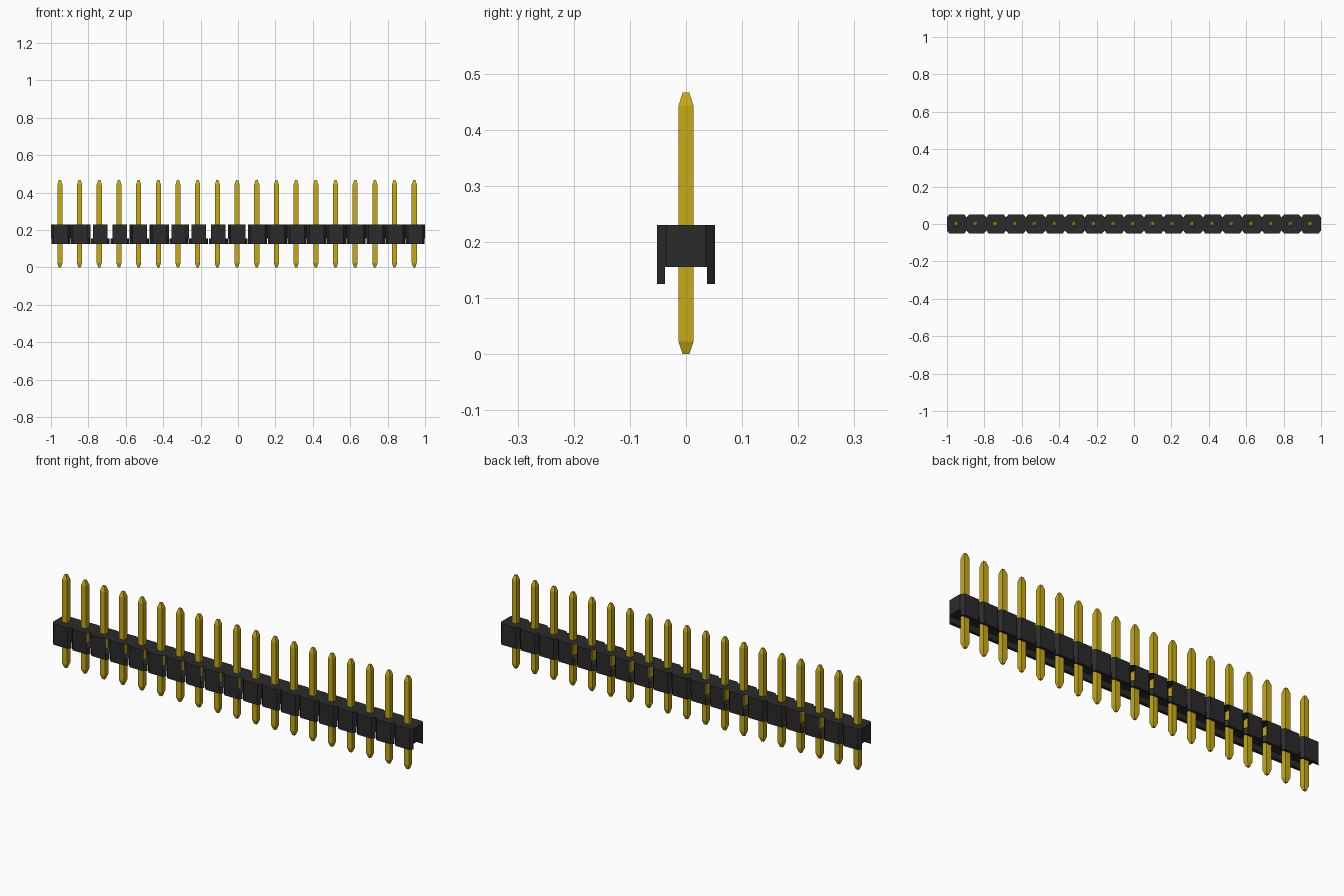
import bpy
import bmesh

if "Cube" in bpy.data.objects:
    bpy.data.objects.remove(bpy.data.objects["Cube"], do_unlink=True)

COUNT = 19
PITCH = 2 / COUNT
HALF = PITCH / 2
FLAT = 0.039                      # half width of each segment's front face
DEPTH, END = 0.052, 0.035         # half depth at the middle and at the joints
RAIL_IN, RAIL_X = 0.037, 0.051    # inner wall of the rails
Z_FOOT, Z_FLOOR, Z_TOP = 0.125, 0.155, 0.23

# Segments whose bevels are open above the rails, per corner (side, end)
OPEN = {
    (-1, 1): set(range(1, 10)),
    (-1, -1): set(range(2, 10)),
    (1, 1): {2, 3, 4, 7, 8, 9},
    (1, -1): {2, 3, 6, 7, 8, *range(11, 16)},
}


def material(name, rgb, roughness, metallic=0.0):
    mat = bpy.data.materials.new(name)
    mat.use_nodes = True
    mat.diffuse_color = (*rgb, 1)
    bsdf = mat.node_tree.nodes["Principled BSDF"]
    bsdf.inputs["Base Color"].default_value = (*rgb, 1)
    bsdf.inputs["Roughness"].default_value = roughness
    bsdf.inputs["Metallic"].default_value = metallic
    return mat


def prism(bm, outline, z0, z1, skip=(), top=True):
    """Extrude a counter-clockwise outline, leaving out the listed walls."""
    low = [bm.verts.new((x, y, z0)) for x, y in outline]
    high = [bm.verts.new((x, y, z1)) for x, y in outline]
    bm.faces.new(low[::-1])
    if top:
        bm.faces.new(high)
    n = len(outline)
    for i in range(n):
        if i not in skip:
            j = (i + 1) % n
            bm.faces.new((low[i], low[j], high[j], high[i]))


def finish(name, bm, mat):
    mesh = bpy.data.meshes.new(name)
    bm.to_mesh(mesh)
    bm.free()
    mesh.materials.append(mat)
    obj = bpy.data.objects.new(name, mesh)
    bpy.context.collection.objects.link(obj)
    return obj


black = material("black plastic", (0.024, 0.024, 0.025), 0.6)
gold = material("gold", (0.58, 0.40, 0.007), 0.4)

# Housing: a row of bevelled hollow segments with a channel underneath
bm = bmesh.new()
for i in range(COUNT):
    cx = -1 + HALF + i * PITCH
    outline = [(-FLAT, -DEPTH), (FLAT, -DEPTH), (HALF, -END), (HALF, END),
               (FLAT, DEPTH), (-FLAT, DEPTH), (-HALF, END), (-HALF, -END)]
    # Walls: 1, 3, 5, 7 are bevels, 2 and 6 are the joints
    bevels = {1: (-1, 1), 3: (1, 1), 5: (1, -1), 7: (-1, -1)}
    skip = {wall for wall, corner in bevels.items() if i in OPEN[corner]}
    if i < COUNT - 1:
        skip.add(2)
    if i > 0:
        skip.add(6)
    prism(bm, [(cx + x, y) for x, y in outline], Z_FLOOR, Z_TOP, skip)
    # Rails along both long sides
    rail = [(-FLAT, -DEPTH), (FLAT, -DEPTH), (RAIL_X, -RAIL_IN), (-RAIL_X, -RAIL_IN)]
    for s in (1, -1):
        prism(bm, [(cx + s * x, s * y) for x, y in rail], Z_FOOT, Z_FLOOR, top=False)
bmesh.ops.remove_doubles(bm, verts=bm.verts, dist=0.0001)
finish("housing", bm, black)

# Pins: square rods with tapered tips, sharing one mesh
bm = bmesh.new()
rings = []
for z, r in ((0, 0.006), (0.023, 0.0135), (0.442, 0.0135), (0.466, 0.006)):
    rings.append([bm.verts.new((sx * r, sy * r, z))
                  for sx, sy in ((-1, -1), (1, -1), (1, 1), (-1, 1))])
bm.faces.new(rings[0][::-1])
bm.faces.new(rings[-1])
for a, b in zip(rings, rings[1:]):
    for k in range(4):
        m = (k + 1) % 4
        bm.faces.new((a[k], a[m], b[m], b[k]))
first = finish("pin_01", bm, gold)
first.location.x = -1 + HALF - 0.005
for i in range(1, COUNT):
    pin = bpy.data.objects.new(f"pin_{i + 1:02d}", first.data)
    pin.location.x = first.location.x + i * PITCH
    bpy.context.collection.objects.link(pin)
